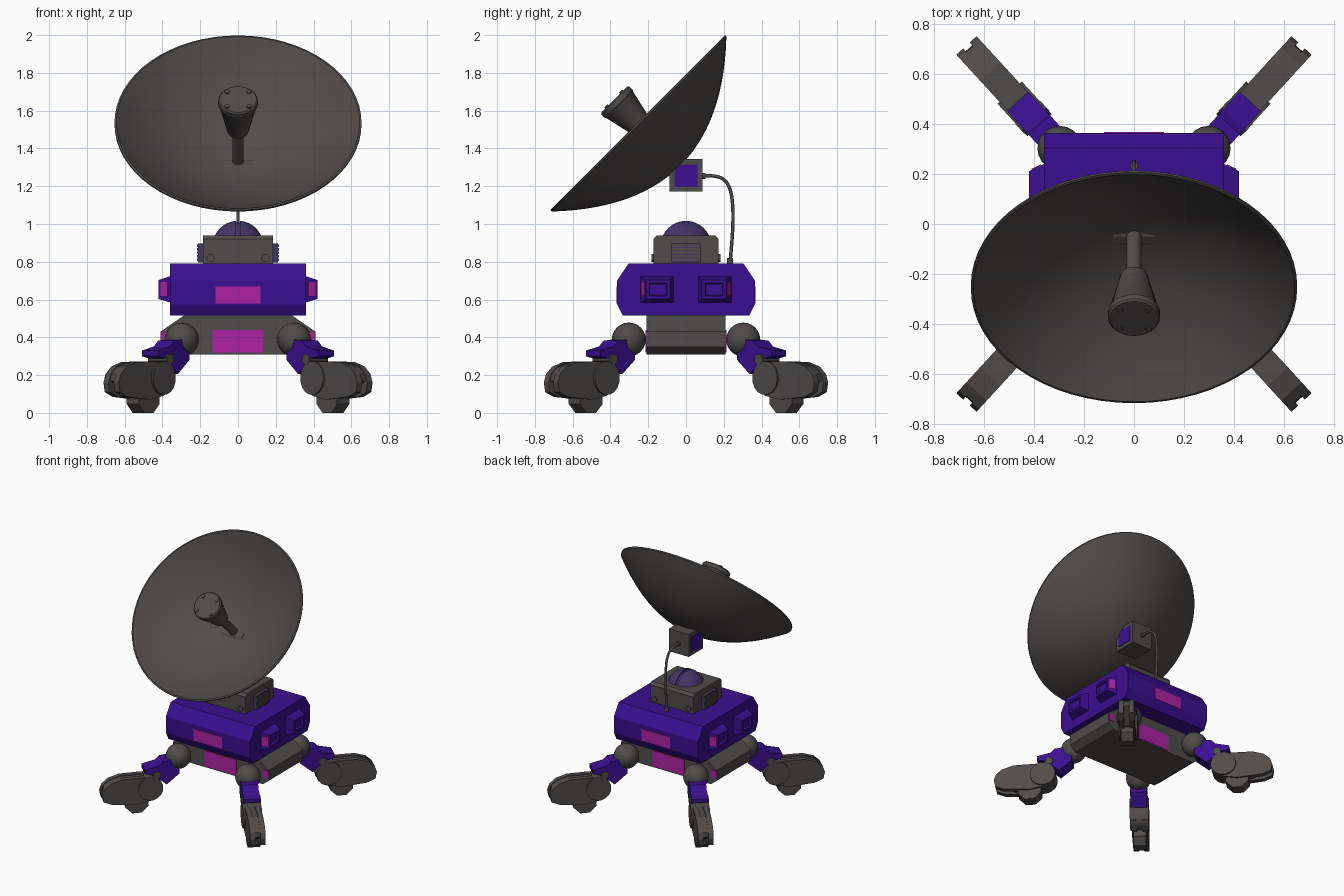
import bpy, bmesh, math
from mathutils import Vector, Matrix

if "Cube" in bpy.data.objects:
    bpy.data.objects.remove(bpy.data.objects["Cube"])


def mat(name, c):
    m = bpy.data.materials.new(name)
    m.diffuse_color = (*c, 1)
    m.use_nodes = True
    m.node_tree.nodes["Principled BSDF"].inputs["Base Color"].default_value = m.diffuse_color
    return m


GREY = mat("warm_grey", (0.080, 0.073, 0.069))
PURPLE = mat("deep_purple", (0.043, 0.005, 0.285))
DUSK = mat("dusk_purple", (0.055, 0.036, 0.135))
MAGENTA = mat("magenta", (0.42, 0.016, 0.36))


def finish(name, bm, m, smooth=False):
    bmesh.ops.remove_doubles(bm, verts=bm.verts, dist=1e-5)
    bmesh.ops.recalc_face_normals(bm, faces=bm.faces)
    me = bpy.data.meshes.new(name)
    bm.to_mesh(me)
    bm.free()
    ob = bpy.data.objects.new(name, me)
    bpy.context.collection.objects.link(ob)
    me.materials.append(m)
    if smooth:
        bpy.ops.object.select_all(action='DESELECT')
        bpy.context.view_layer.objects.active = ob
        ob.select_set(True)
        bpy.ops.object.shade_smooth_by_angle(angle=math.radians(35))
    return ob


def prism(name, pts, a, b, place, m, smooth=False):
    """Extrude a 2D outline from a to b; place(p, q, w) gives the 3D point."""
    bm = bmesh.new()
    lo = [bm.verts.new(place(p, q, a)) for p, q in pts]
    hi = [bm.verts.new(place(p, q, b)) for p, q in pts]
    bm.faces.new(lo)
    bm.faces.new(hi)
    n = len(pts)
    for i in range(n):
        j = (i + 1) % n
        bm.faces.new((lo[i], lo[j], hi[j], hi[i]))
    return finish(name, bm, m, smooth)


def box(name, x0, x1, y0, y1, z0, z1, m):
    return prism(name, [(x0, y0), (x1, y0), (x1, y1), (x0, y1)], z0, z1, lambda p, q, w: (p, q, w), m)


def lathe(name, prof, M, m, seg=24, smooth=True):
    """Revolve (radius, height) outline around local z."""
    bm = bmesh.new()
    rings = []
    for r, h in prof:
        if r < 1e-6:
            rings.append([bm.verts.new(M @ Vector((0, 0, h)))] * seg)
        else:
            rings.append([bm.verts.new(M @ Vector((r * math.cos(2 * math.pi * k / seg),
                          r * math.sin(2 * math.pi * k / seg), h))) for k in range(seg)])
    for A, B in zip(rings, rings[1:]):
        for k in range(seg):
            vs = list(dict.fromkeys((A[k], A[(k + 1) % seg], B[(k + 1) % seg], B[k])))
            if len(vs) > 2:
                bm.faces.new(vs)
    return finish(name, bm, m, smooth)


def rod(name, p, d, r, h, m, seg=12):
    M = Matrix.Translation(p) @ Vector(d).to_track_quat('Z', 'Y').to_matrix().to_4x4()
    return lathe(name, [(0, 0), (r, 0), (r, h), (0, h)], M, m, seg)


side = lambda p, q, w: (w, p, q)      # outline in y,z extruded along x
front = lambda p, q, w: (p, w, q)     # outline in x,z extruded along y


def circle(cx, cz, r, n):
    return [(cx + r * math.cos(2 * math.pi * (k + .5) / n), cz + r * math.sin(2 * math.pi * (k + .5) / n)) for k in range(n)]


# Main hull and lower chassis
prism("hull", [(-.305, .79), (.305, .79), (.365, .70), (.365, .575), (.335, .515), (-.335, .515),
               (-.365, .575), (-.365, .70)], -.36, .36, side, PURPLE)
prism("chassis", [(-.28, .52), (.28, .52), (.41, .43), (.41, .35), (.36, .31), (-.36, .31),
                  (-.41, .35), (-.41, .43)], -.21, .21, front, GREY)

# Magenta light plates, front and back
for s, tag in ((-1, "front"), (1, "back")):
    a, b = sorted((s * .36, s * .369))
    box(tag + "_hull_light", -.12, .12, a, b, .58, .67, MAGENTA)
    a, b = sorted((s * .207, s * .215))
    box(tag + "_chassis_light", -.135, .135, a, b, .32, .44, MAGENTA)
    for x in (-.385, .385):
        box(tag + "_chassis_side_light", x - .02, x + .02, a, b, .37, .425, MAGENTA)

# Tapered side pods with a recessed outer face and a light on the end slope
for sx in (-1, 1):
    for sy in (-1, 1):
        bm = bmesh.new()
        rings = []
        for x, y0, y1, z0, z1 in ((.355, .065, .243, .583, .725), (.42, .085, .212, .603, .703),
                                  (.42, .1, .197, .62, .688), (.405, .105, .192, .625, .683)):
            rings.append([bm.verts.new((sx * x, sy * y, z)) for y, z in ((y0, z0), (y1, z0), (y1, z1), (y0, z1))])
        bm.faces.new(rings[0])
        bm.faces.new(rings[-1])
        for A, B in zip(rings, rings[1:]):
            for k in range(4):
                bm.faces.new((A[k], A[(k + 1) % 4], B[(k + 1) % 4], B[k]))
        finish("side_pod", bm, PURPLE)
        # thin plate following the end slope
        out = [(.371, .236), (.409, .218), (.411, .221), (.373, .239)]
        prism("pod_light", out, .62, .692, lambda p, q, w: (sx * p, sy * q, w), MAGENTA)

# Turret block, vents, bolts
prism("turret_block", [(-.172, .785), (-.172, .92), (-.155, .94), (.155, .94), (.172, .92), (.172, .785)],
      -.185, .185, side, GREY)
for s in (-1, 1):
    a, b = sorted((s * .18, s * .212))
    box("vent_housing", a, b, -.078, .078, .795, .898, DUSK)
    for k in range(5):
        z = .803 + k * .0185
        a, b = sorted((s * .208, s * .218))
        box("vent_slat", a, b, -.074, .074, z, z + .0145, GREY)
    for sy in (-1, 1):
        rod("turret_bolt", (s * .145, sy * .168, .82), (0, sy, 0), .021, .014, GREY)

# Split dome
dome = [(.135 * math.cos(t), .135 * math.sin(t)) for t in [k * math.pi / 20 for k in range(10)]]
dome = [(0, 0)] + dome + [(0, .135)]
for s in (-1, 1):
    ob = lathe("dome_half", dome, Matrix.Translation((0, 0, .882)), DUSK, 40, False)
    bm = bmesh.new()
    bm.from_mesh(ob.data)
    bpy.data.objects.remove(ob)
    bmesh.ops.bisect_plane(bm, geom=bm.verts[:] + bm.edges[:] + bm.faces[:], plane_co=(s * .01, 0, 0),
                           plane_no=(-s, 0, 0), clear_outer=True)
    bmesh.ops.holes_fill(bm, edges=[e for e in bm.edges if e.is_boundary])
    finish("dome_half", bm, DUSK, True)
lathe("dome_core", [(r * .93, h * .93) for r, h in dome], Matrix.Translation((0, 0, .882)), DUSK, 32)

# Dish mount with purple cheek panels
mount = [(-.087, 1.172), (.087, 1.172), (.087, 1.345), (-.02, 1.345), (-.05, 1.337), (-.078, 1.312), (-.087, 1.28)]
prism("dish_mount", mount, -.085, .085, side, GREY)
cheek = [(p * .69, 1.256 + (q - 1.258) * .69) for p, q in mount]
for s in (-1, 1):
    prism("mount_panel", cheek, s * .08, s * .09, side, PURPLE)

# Dish, feed horn, cap bolts
T = Matrix.Translation((0, -.257, 1.537)) @ Matrix.Rotation(math.radians(45), 4, 'X')
R = .654
outer = [(R * k / 14, -.31 * (1 - (k / 14) ** 2) - .012) for k in range(15)]
inner = [(.644 * k / 14, -.295 * (1 - (k / 14) ** 2)) for k in range(14, -1, -1)]
lathe("dish", outer + [(R, -.002)] + inner, T, GREY, 64)
lathe("feed_horn", [(0, -.3), (.03, -.3), (.03, -.065), (.055, -.065), (.1, .135), (.105, .14), (.105, .165),
                    (.098, .173), (0, .173)], T, GREY, 24)
for sx in (-1, 1):
    for sy in (-1, 1):
        lathe("feed_bolt", [(0, .17), (.013, .17), (.013, .18), (0, .18)],
              T @ Matrix.Translation((sx * .058, sy * .055, 0)), GREY, 10)

# Cable from mount to hull
cu = bpy.data.curves.new("cable", 'CURVE')
cu.dimensions = '3D'
cu.bevel_depth = .009
cu.bevel_resolution = 2
cu.use_fill_caps = True
sp = cu.splines.new('NURBS')
path = [(.08, 1.255), (.14, 1.257), (.205, 1.25), (.245, 1.17), (.252, 1.02), (.243, .9), (.232, .785)]
sp.points.add(len(path) - 1)
for pt, (y, z) in zip(sp.points, path):
    pt.co = (0, y, z, 1)
sp.use_endpoint_u = True
sp.order_u = 4
cable = bpy.data.objects.new("cable", cu)
bpy.context.collection.objects.link(cable)
cu.materials.append(GREY)
rod("cable_plug_top", (0, .084, 1.255), (0, 1, 0), .016, .02, GREY)
rod("cable_plug_bottom", (0, .233, .785), (0, 0, 1), .016, .035, GREY)

# Four legs, each drawn in its own (outward, up) plane
THIGH = [(0, .40), (.06, .388), (.12, .382), (.15, .352), (.245, .33), (.245, .30), (.18, .285), (.09, .205), (0, .28)]
FOOT = [(.13, .22), (.17, .26), (.25, .272), (.41, .27), (.49, .245), (.535, .205), (.55, .16), (.54, .11),
        (.48, .085), (.4, .078), (.3, .07), (.2, .09), (.13, .13)]
CORE = [(.14, .21), (.17, .25), (.25, .267), (.41, .265), (.49, .24), (.53, .205), (.535, .17), (.45, .12),
        (.4, .09), (.3, .08), (.2, .1)]
c, s_ = math.cos(math.radians(47.5)), math.sin(math.radians(47.5))
for sx in (-1, 1):
    for sy in (-1, 1):
        def leg(u, z, w):
            return (sx * (.3 + u * c - w * s_), sy * (.31 + u * s_ + w * c), z)
        ball = [(.09 * math.sin(k * math.pi / 12), -.09 * math.cos(k * math.pi / 12)) for k in range(13)]
        lathe("hip_joint", ball, Matrix.Translation((sx * .297, sy * .303, .388)), GREY, 20)
        prism("thigh", THIGH, -.058, .058, leg, PURPLE)
        prism("knee_pin", circle(.16, .285, .03, 8), -.068, .068, leg, GREY)
        prism("knee_hub", circle(.205, .185, .09, 16), -.066, .066, leg, GREY, True)
        for w in (-1, 1):
            a, b = sorted((w * .018, w * .055))
            prism("foot_plate", FOOT, a, b, leg, GREY)
        prism("foot_core", CORE, -.03, .03, leg, GREY)
        prism("heel_roller", circle(.3, .081, .088, 8), -.044, .044, leg, GREY)
